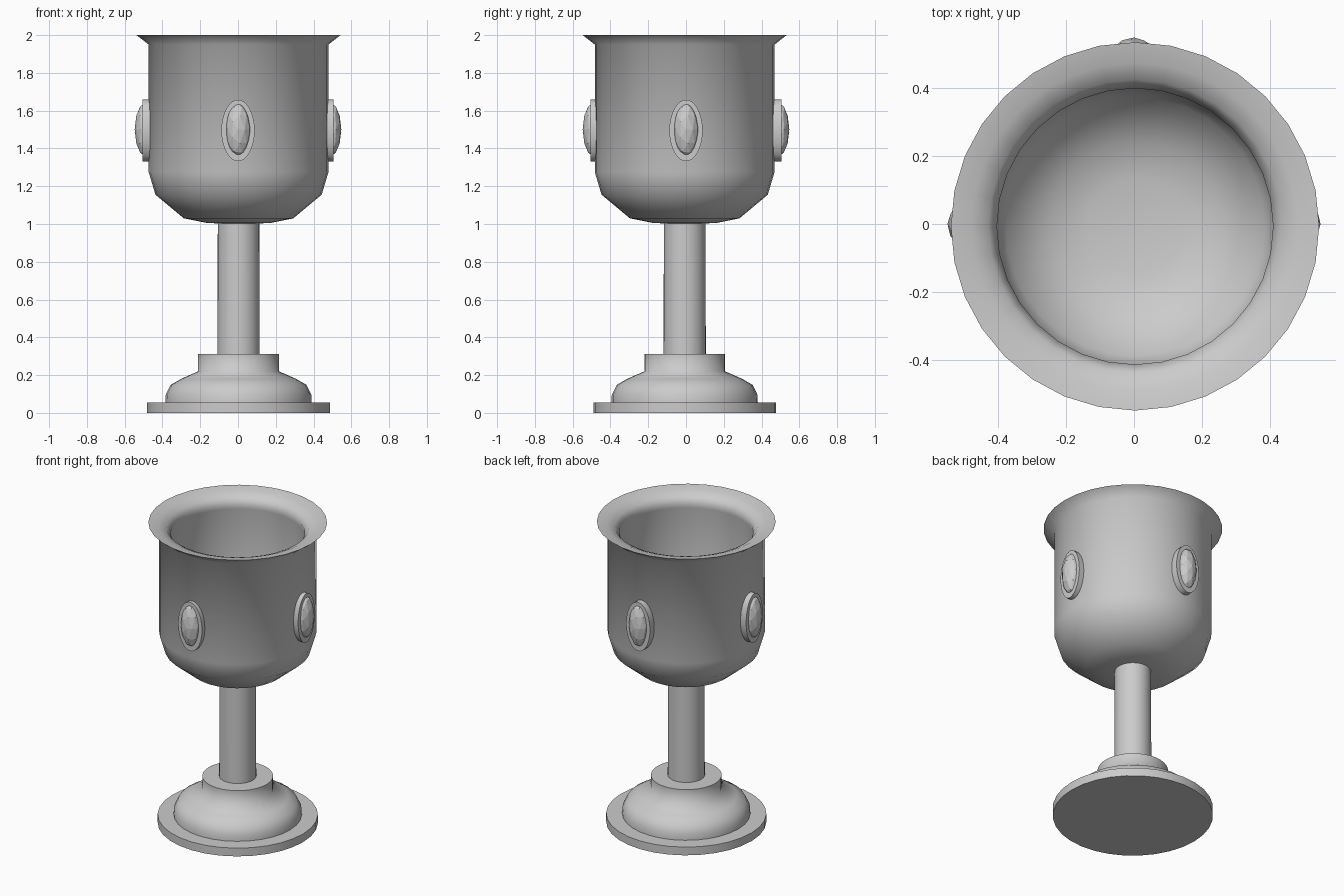
import bpy
import bmesh
from math import cos, sin, pi, radians
from mathutils import Matrix

if "Cube" in bpy.data.objects:
    bpy.data.objects.remove(bpy.data.objects["Cube"])

CENTRE = (0.003, -0.007)
SIDES = 32

grey = bpy.data.materials.new("plain_grey")
grey.use_nodes = True
grey.diffuse_color = (0.6, 0.6, 0.6, 1)
grey.node_tree.nodes["Principled BSDF"].inputs["Base Color"].default_value = grey.diffuse_color


def finish(name, bm, angle=None):
    bmesh.ops.recalc_face_normals(bm, faces=bm.faces)
    mesh = bpy.data.meshes.new(name)
    bm.to_mesh(mesh)
    bm.free()
    mesh.materials.append(grey)
    obj = bpy.data.objects.new(name, mesh)
    bpy.context.collection.objects.link(obj)
    if angle:
        bpy.ops.object.select_all(action="DESELECT")
        obj.select_set(True)
        bpy.context.view_layer.objects.active = obj
        bpy.ops.object.shade_smooth_by_angle(angle=radians(angle))
    return obj


def lathe(name, profile, angle):
    """Spin a (radius, height) profile around the vertical axis."""
    bm = bmesh.new()
    rings = []
    for r, z in profile:
        if r == 0:
            rings.append([bm.verts.new((0, 0, z))] * SIDES)
        else:
            turns = [2 * pi * i / SIDES for i in range(SIDES)]
            rings.append([bm.verts.new((r * cos(a), r * sin(a), z)) for a in turns])
    for low, high in zip(rings, rings[1:]):
        for i in range(SIDES):
            j = (i + 1) % SIDES
            corners = dict.fromkeys((low[i], low[j], high[j], high[i]))
            bm.faces.new(list(corners))
    obj = finish(name, bm, angle)
    obj.location = (*CENTRE, 0)


# Foot: flat disc, domed step and collar
lathe("foot_disc", [(0, 0), (0.484, 0), (0.484, 0.055), (0, 0.055)], 60)
lathe("foot_dome", [(0, 0.05), (0.387, 0.05), (0.386, 0.095), (0.36, 0.148),
                    (0.305, 0.18), (0.214, 0.22), (0.214, 0.312), (0, 0.312)], 75)

# Stem
lathe("stem", [(0, 0.3), (0.112, 0.3), (0.11, 1.02), (0, 1.02)], 60)

# Hollow bowl with a flared lip
lathe("bowl", [(0, 1.0), (0.165, 1.005), (0.29, 1.03), (0.44, 1.155), (0.476, 1.275),
               (0.476, 1.95), (0.54, 2.0), (0.48, 1.99), (0.43, 1.968), (0.405, 1.93),
               (0.412, 1.9), (0.412, 1.3), (0.38, 1.2), (0.25, 1.1), (0.14, 1.078),
               (0, 1.073)], 80)

# Four oval jewels in raised settings around the bowl
for side, turn in (("front", 0), ("left", 1), ("back", 2), ("right", 3)):
    spin = Matrix.Rotation(turn * pi / 2, 4, "Z")
    oval = Matrix.Translation((0, -0.47, 1.495)) @ Matrix.Diagonal((0.088, 0.07, 0.163, 1))
    bm = bmesh.new()
    bmesh.ops.create_cone(bm, cap_ends=True, segments=SIDES, radius1=1, radius2=1, depth=1,
                          matrix=spin @ oval @ Matrix.Rotation(pi / 2, 4, "X"))
    finish(side + "_setting", bm, 50)
    oval = Matrix.Translation((0, -0.49, 1.5)) @ Matrix.Diagonal((0.068, 0.057, 0.145, 1))
    bm = bmesh.new()
    bmesh.ops.create_icosphere(bm, subdivisions=2, radius=1,
                               matrix=spin @ oval @ Matrix.Rotation(pi / 2, 4, "X"))
    finish(side + "_jewel", bm)
